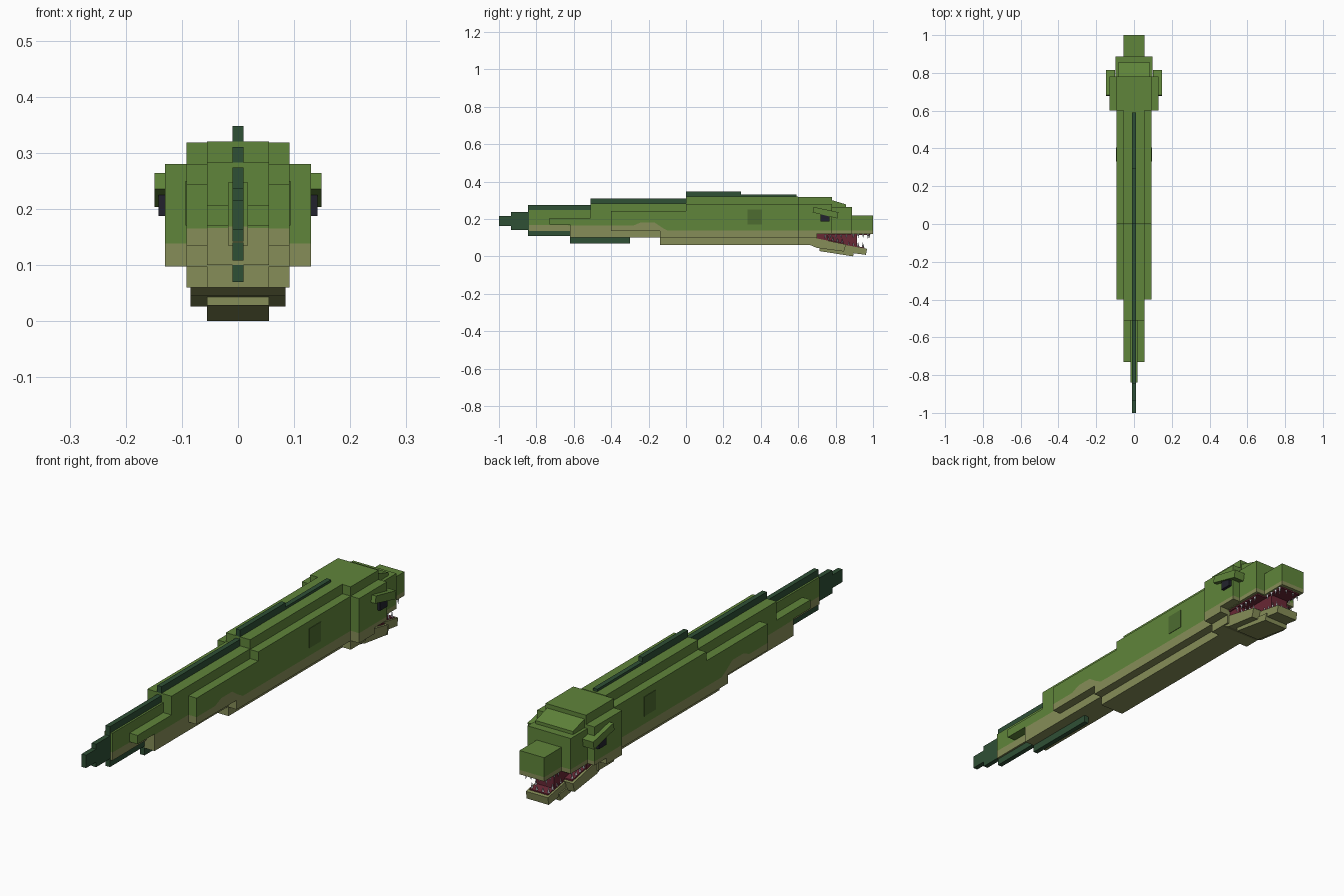
import bpy, bmesh, math
from mathutils import Matrix

if "Cube" in bpy.data.objects:
    bpy.data.objects.remove(bpy.data.objects["Cube"])


def material(name, rgb):
    m = bpy.data.materials.new(name)
    m.diffuse_color = (*rgb, 1)
    m.use_nodes = True
    m.node_tree.nodes["Principled BSDF"].inputs["Base Color"].default_value = m.diffuse_color
    return m


GREEN = material("leaf green", (0.117, 0.235, 0.043))
TAN = material("belly tan", (0.24, 0.27, 0.098))
FIN = material("dark fin green", (0.028, 0.080, 0.036))
PATCH = material("shaded green", (0.075, 0.150, 0.030))
MOUTH = material("mouth maroon", (0.14, 0.021, 0.035))
DARK = material("eye black", (0.016, 0.016, 0.026))
WHITE = material("tooth white", (0.70, 0.70, 0.75))

# Height of the painted belly line along the body: (y, z)
BELLY = [(-1, .17), (-.5, .165), (-.28, .165), (-.24, .182), (-.17, .182),
         (-.13, .155), (-.1, .138), (1.1, .138)]


def belly_height(y):
    for (ya, za), (yb, zb) in zip(BELLY, BELLY[1:]):
        if ya <= y <= yb:
            return za + (zb - za) * (y - ya) / (yb - ya)


def finish(name, bm, mats):
    bmesh.ops.remove_doubles(bm, verts=bm.verts, dist=1e-6)
    bmesh.ops.recalc_face_normals(bm, faces=bm.faces)
    me = bpy.data.meshes.new(name)
    bm.to_mesh(me)
    bm.free()
    for m in mats:
        me.materials.append(m)
    ob = bpy.data.objects.new(name, me)
    bpy.context.collection.objects.link(ob)
    return ob


def prism(name, outline, x0, x1, mat):
    """Extrude a side outline of (y, z) points from x0 to x1."""
    bm = bmesh.new()
    a = [bm.verts.new((x0, y, z)) for y, z in outline]
    b = [bm.verts.new((x1, y, z)) for y, z in outline]
    bm.faces.new(a)
    bm.faces.new(b[::-1])
    for i in range(len(a)):
        j = (i + 1) % len(a)
        bm.faces.new((a[i], a[j], b[j], b[i]))
    return finish(name, bm, [mat])


def block(name, y0, y1, z0, z1, hw, mat):
    return prism(name, [(y0, z0), (y1, z0), (y1, z1), (y0, z1)], -hw, hw, mat)


def body_block(name, y0, y1, z0, z1, hw):
    """Box with green back and tan belly split along the belly line."""
    ys = [y0] + [y for y, _ in BELLY if y0 < y < y1] + [y1]
    bm = bmesh.new()

    def quad(pts, idx):
        bm.faces.new([bm.verts.new(p) for p in pts]).material_index = idx

    def mid(y):
        return min(max(belly_height(y), z0), z1)

    for ya, yb in zip(ys, ys[1:]):
        ma, mb = mid(ya), mid(yb)
        for x in (-hw, hw):
            if max(ma, mb) > z0:
                quad([(x, ya, z0), (x, yb, z0), (x, yb, mb), (x, ya, ma)], 1)
            if min(ma, mb) < z1:
                quad([(x, ya, ma), (x, yb, mb), (x, yb, z1), (x, ya, z1)], 0)
        for z in (z0, z1):
            idx = 1 if z < max(ma, mb) or z1 <= min(ma, mb) else 0
            quad([(-hw, ya, z), (hw, ya, z), (hw, yb, z), (-hw, yb, z)], idx)
    for y in (y0, y1):
        m = mid(y)
        for lo, hi, idx in ((z0, m, 1), (m, z1, 0)):
            if hi > lo:
                quad([(-hw, y, lo), (hw, y, lo), (hw, y, hi), (-hw, y, hi)], idx)
    return finish(name, bm, [GREEN, TAN])


# Front body: tall core and wide flanks
body_block("front_body_core", 0, .6, .06, .32, .055)
body_block("front_body_belly", -.14, 0, .06, .13, .055)
body_block("front_body_flanks", 0, .6, .097, .28, .092)
body_block("front_belly_flanks", -.14, 0, .097, .135, .092)

# Middle body
body_block("middle_body_core", -.51, 0, .10, .283, .055)
body_block("middle_body_belly", -.62, -.51, .10, .17, .055)
body_block("middle_body_flanks", -.4, 0, .135, .243, .092)

# Tail
body_block("tail_core", -.84, -.5, .135, .247, .018)
body_block("tail_flanks", -.73, -.5, .17, .206, .055)

# Fins along the back, belly and tail tip
for name, y0, y1, z0, z1 in [
        ("back_fin_front", .29, .59, .30, .33), ("back_fin_tall", 0, .295, .30, .348),
        ("back_fin_middle", -.51, 0, .27, .31), ("back_fin_rear", -.845, -.51, .235, .274),
        ("belly_fin_front", -.62, -.3, .07, .105), ("belly_fin_rear", -.845, -.62, .108, .14),
        ("tail_fin", -.935, -.84, .142, .236), ("tail_fin_tip", -1, -.93, .163, .216)]:
    block(name, y0, y1, z0, z1, .010, FIN)

# Skull, cheeks and upper jaw
body_block("skull_back", .6, .70, .06, .318, .092)
body_block("skull_front", .70, .78, .12, .318, .092)
body_block("cheeks_back", .6, .70, .097, .28, .13)
body_block("cheeks_front", .70, .78, .122, .28, .13)
body_block("upper_jaw", .78, .888, .12, .265, .098)
body_block("snout", .86, 1.0, .12, .218, .056)
prism("forehead_plate", [(.70, .27), (.855, .25), (.855, .278), (.775, .302), (.70, .31)],
      -.085, .085, GREEN)

# Lower jaw
prism("lower_jaw", [(.66, .062), (.68, .10), (.72, .092), (.855, .064), (.845, .026), (.70, .045)],
      -.085, .085, TAN)
prism("lower_jaw_tip", [(.80, .07), (.968, .040), (.962, .008), (.80, .03)], -.05, .05, TAN)
prism("chin", [(.715, .05), (.715, .028), (.893, 0), (.90, .03)], -.055, .055, TAN)

# Mouth lining
prism("throat", [(.70, .13), (.915, .13), (.915, .045), (.70, .08)], -.04, .04, MOUTH)
prism("throat_back", [(.695, .125), (.76, .125), (.76, .075), (.695, .09)], -.08, .08, MOUTH)
block("upper_gum", .70, .88, .114, .122, .085, MOUTH)
block("snout_gum", .87, .985, .114, .122, .046, MOUTH)
prism("lower_gum", [(.70, .09), (.70, .10), (.845, .072), (.845, .062)], -.075, .075, MOUTH)
prism("tip_gum", [(.82, .06), (.82, .072), (.955, .047), (.955, .036)], -.042, .042, MOUTH)

# Brows, eyes and side patches, mirrored
for side, s in (("left", -1), ("right", 1)):
    prism(side + "_brow", [(.677, .235), (.683, .264), (.815, .236), (.809, .203)],
          s * .10, s * .149, GREEN)
    prism(side + "_eye", [(.72, .187), (.768, .187), (.768, .225), (.72, .225)],
          s * .09, s * .142, DARK)
    prism(side + "_patch", [(.33, .17), (.405, .17), (.405, .25), (.33, .25)],
          s * .091, s * .094, PATCH)


def tooth(bm, x, y, z, length):
    """Small four-sided spike; negative length points down."""
    rot = Matrix.Rotation(math.pi if length < 0 else 0, 4, 'X')
    bmesh.ops.create_cone(bm, segments=4, radius1=.006, radius2=0, depth=abs(length),
                          cap_ends=True, matrix=Matrix.Translation((x, y, z + length / 2)) @ rot)


# Teeth rows
upper, lower = bmesh.new(), bmesh.new()
for s in (-1, 1):
    for i in range(5):
        tooth(upper, s * .08, .745 + i * .028, .116, -.022)
        tooth(lower, s * .068, .735 + i * .025, .092 - i * .005, .022)
    for i in range(4):
        tooth(upper, s * .046, .895 + i * .026, .12, -.03 if i == 3 else -.022)
        tooth(lower, s * .038, .87 + i * .025, .06 - i * .0045, .028)
    tooth(upper, s * .018, .98, .12, -.022)
    tooth(lower, s * .014, .948, .045, .022)
finish("upper_teeth", upper, [WHITE])
finish("lower_teeth", lower, [WHITE])
